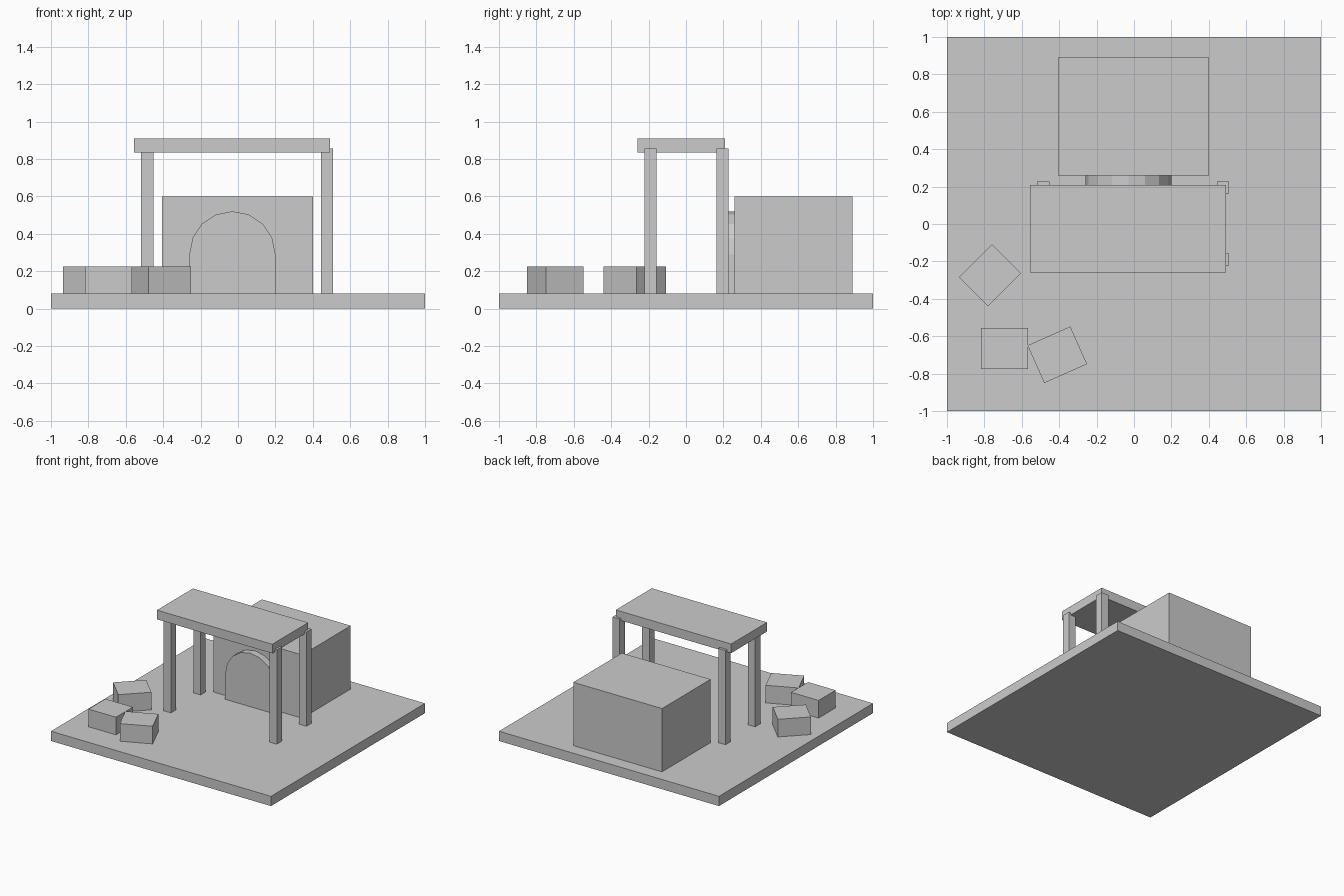
import bpy, bmesh, math

if "Cube" in bpy.data.objects:
    bpy.data.objects.remove(bpy.data.objects["Cube"])


def box(name, center, size, z0, z1, turn=0):
    bpy.ops.mesh.primitive_cube_add(size=1, location=(center[0], center[1], (z0 + z1) / 2),
                                    rotation=(0, 0, math.radians(turn)))
    ob = bpy.context.object
    ob.name = name
    ob.scale = (size[0], size[1], z1 - z0)
    bpy.ops.object.transform_apply(location=False, rotation=False, scale=True)
    return ob


GROUND = 0.08

# Base slab and rear building
box("base", (0, 0), (2, 2), 0, GROUND)
box("building", (-0.002, 0.575), (0.807, 0.63), GROUND, 0.6)

# Canopy roof on four posts
box("canopy_roof", (-0.032, -0.025), (1.048, 0.466), 0.835, 0.91)
for side, x in (("left", -0.486), ("right", 0.476)):
    for end, y in (("front", -0.19), ("back", 0.195)):
        box(f"{end}_{side}_post", (x, y), (0.066, 0.066), GROUND, 0.855)

# Arched door: half-round top over straight jambs, extruded to the wall
cx, r, spring, segments = -0.03, 0.23, 0.29, 8
profile = [(cx - r, GROUND), (cx + r, GROUND)]
for i in range(segments + 1):
    a = math.pi * i / segments
    profile.append((cx + r * math.cos(a), spring + r * math.sin(a)))
bm = bmesh.new()
face = bm.faces.new([bm.verts.new((x, 0.205, z)) for x, z in profile])
ext = bmesh.ops.extrude_face_region(bm, geom=[face], use_keep_orig=True)
moved = [v for v in ext["geom"] if isinstance(v, bmesh.types.BMVert)]
bmesh.ops.translate(bm, verts=moved, vec=(0, 0.055, 0))
bmesh.ops.recalc_face_normals(bm, faces=bm.faces)
mesh = bpy.data.meshes.new("arched_door")
bm.to_mesh(mesh)
bm.free()
bpy.context.collection.objects.link(bpy.data.objects.new("arched_door", mesh))

# Scattered crates
crates = [(-0.77, -0.274, 45), (-0.692, -0.665, 0), (-0.41, -0.699, 24)]
for i, (x, y, turn) in enumerate(crates, 1):
    box(f"crate_{i}", (x, y), (0.25, 0.22), GROUND, 0.225, turn)
